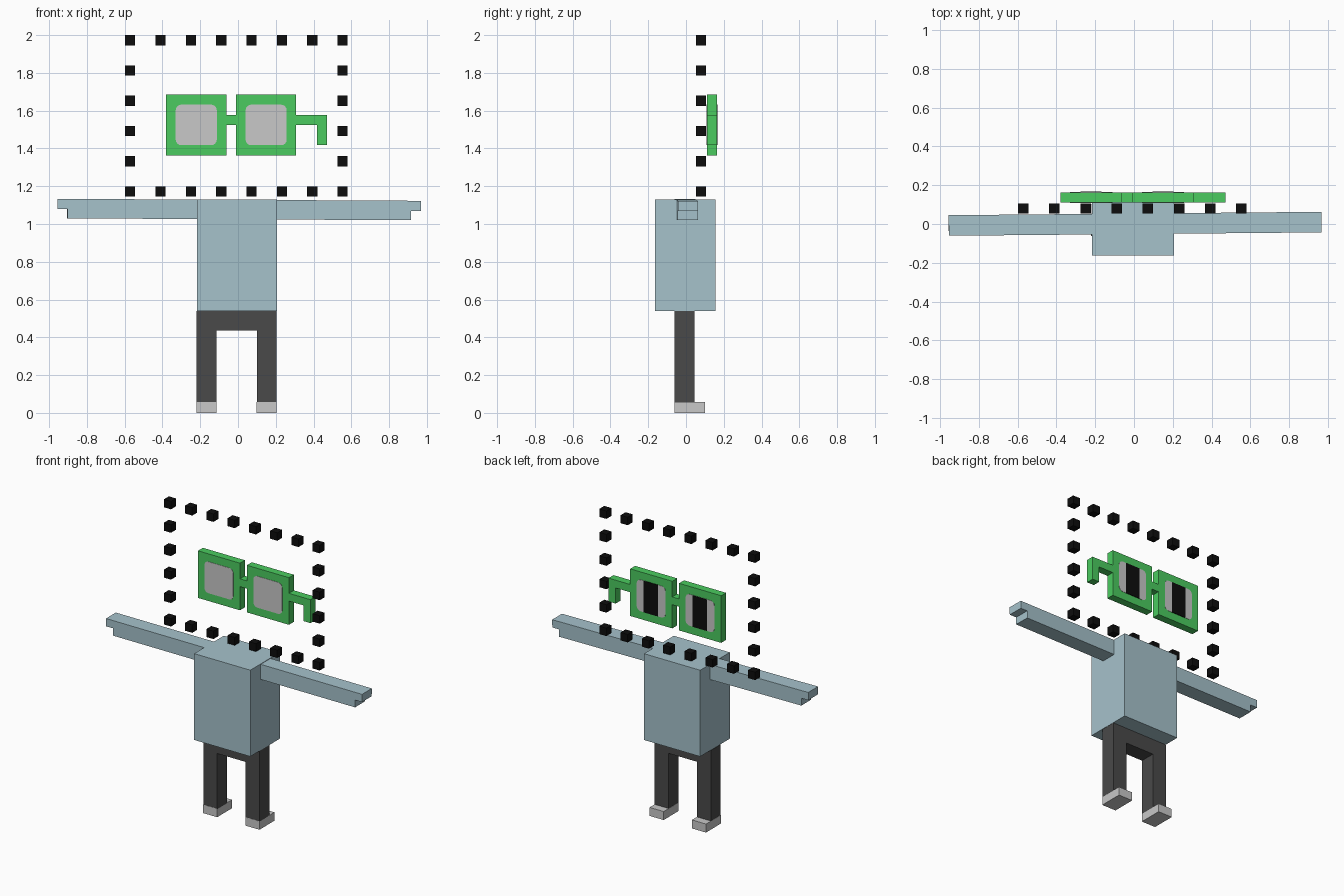
import bpy, bmesh, math
from mathutils import Matrix

if "Cube" in bpy.data.objects:
    bpy.data.objects.remove(bpy.data.objects["Cube"])


def material(name, rgb):
    m = bpy.data.materials.new(name)
    m.diffuse_color = (*rgb, 1.0)
    m.use_nodes = True
    m.node_tree.nodes["Principled BSDF"].inputs["Base Color"].default_value = m.diffuse_color
    return m


SHIRT = material("pale_blue", (0.38, 0.54, 0.60))
GREEN = material("green", (0.07, 0.60, 0.115))
TROUSER = material("dark_grey", (0.067, 0.067, 0.067))
GREY = material("light_grey", (0.578, 0.578, 0.578))
BLACK = material("black", (0.004, 0.004, 0.004))


def finish(name, bm, mat):
    bmesh.ops.recalc_face_normals(bm, faces=bm.faces[:])
    me = bpy.data.meshes.new(name)
    bm.to_mesh(me)
    bm.free()
    me.materials.append(mat)
    ob = bpy.data.objects.new(name, me)
    bpy.context.collection.objects.link(ob)
    return ob


def add_box(bm, x0, x1, y0, y1, z0, z1):
    mat = Matrix.Translation(((x0 + x1) / 2, (y0 + y1) / 2, (z0 + z1) / 2))
    mat = mat @ Matrix.Diagonal((x1 - x0, y1 - y0, z1 - z0, 1))
    bmesh.ops.create_cube(bm, size=1, matrix=mat)


def box(name, mat, *bounds):
    bm = bmesh.new()
    add_box(bm, *bounds)
    return finish(name, bm, mat)


def extrude_xz(name, mat, points, y0, y1):
    """Extrude a front-view outline through the depth y0..y1."""
    bm = bmesh.new()
    face = bm.faces.new([bm.verts.new((x, y0, z)) for x, z in points])
    new = bmesh.ops.extrude_face_region(bm, geom=[face])["geom"]
    moved = [v for v in new if isinstance(v, bmesh.types.BMVert)]
    bmesh.ops.translate(bm, verts=moved, vec=(0, y1 - y0, 0))
    return finish(name, bm, mat)


def rounded(x0, x1, z0, z1, r, n=4):
    pts = []
    corners = [(x1 - r, z1 - r), (x0 + r, z1 - r), (x0 + r, z0 + r), (x1 - r, z0 + r)]
    for k, (cx, cz) in enumerate(corners):
        for i in range(n + 1):
            a = math.pi / 2 * (k + i / n)
            pts.append((cx + r * math.cos(a), cz + r * math.sin(a)))
    return pts


# Torso
box("torso", SHIRT, -0.217, 0.207, -0.163, 0.157, 0.54, 1.13)

# Arms with a stepped hand, slightly tilted
for side, name in ((-1, "left_arm"), (1, "right_arm")):
    outline = [(0.20, 1.025), (0.91, 1.025), (0.91, 1.075),
               (0.962, 1.075), (0.962, 1.128), (0.20, 1.128)]
    arm = extrude_xz(name, SHIRT, [(side * x, z) for x, z in outline], -0.052, 0.054)
    tilt = Matrix.Rotation(0.009, 4, 'Z') @ Matrix.Rotation(0.0055, 4, 'Y')
    arm.data.transform(tilt)

# Trousers: two legs joined by a hip bar
extrude_xz("trousers", TROUSER,
           [(-0.22, 0.055), (-0.115, 0.055), (-0.115, 0.435), (0.10, 0.435),
            (0.10, 0.055), (0.205, 0.055), (0.205, 0.54), (-0.22, 0.54)],
           -0.06, 0.046)

# Shoes
for name, x0 in (("left_shoe", -0.221), ("right_shoe", 0.099)):
    box(name, GREY, x0, x0 + 0.106, -0.061, 0.10, 0.0, 0.058)

# Glasses: rims, lenses with a black pupil stripe on the face side
Y0, Y1 = 0.11, 0.163
for name, x0 in (("left", -0.38), ("right", -0.01)):
    x1 = x0 + 0.318
    box(name + "_rim", GREEN, x0, x1, Y0, Y1, 1.363, 1.685)
    extrude_xz(name + "_lens", GREY,
               rounded(x0 + 0.05, x1 - 0.05, 1.417, 1.632, 0.03), Y0 - 0.002, Y1 + 0.002)
    mid = (x0 + x1) / 2
    box(name + "_pupil", BLACK, mid - 0.054, mid + 0.054, Y1, Y1 + 0.004, 1.417, 1.632)

# Bridge and hooked temple
box("bridge", GREEN, -0.062, -0.01, Y0, Y1, 1.525, 1.578)
extrude_xz("temple", GREEN,
           [(0.308, 1.525), (0.418, 1.525), (0.418, 1.418),
            (0.471, 1.418), (0.471, 1.578), (0.308, 1.578)], Y0, Y1)

# Dotted rectangle of small cubes outlining the head
bm = bmesh.new()
COLS, ROWS, H = 8, 6, 0.027
for i in range(COLS):
    for j in range(ROWS):
        if i in (0, COLS - 1) or j in (0, ROWS - 1):
            x, z = -0.571 + i * 0.1607, 1.172 + j * 0.1602
            add_box(bm, x - H, x + H, 0.08 - H, 0.08 + H, z - H, z + H)
finish("head_outline_dots", bm, BLACK)
